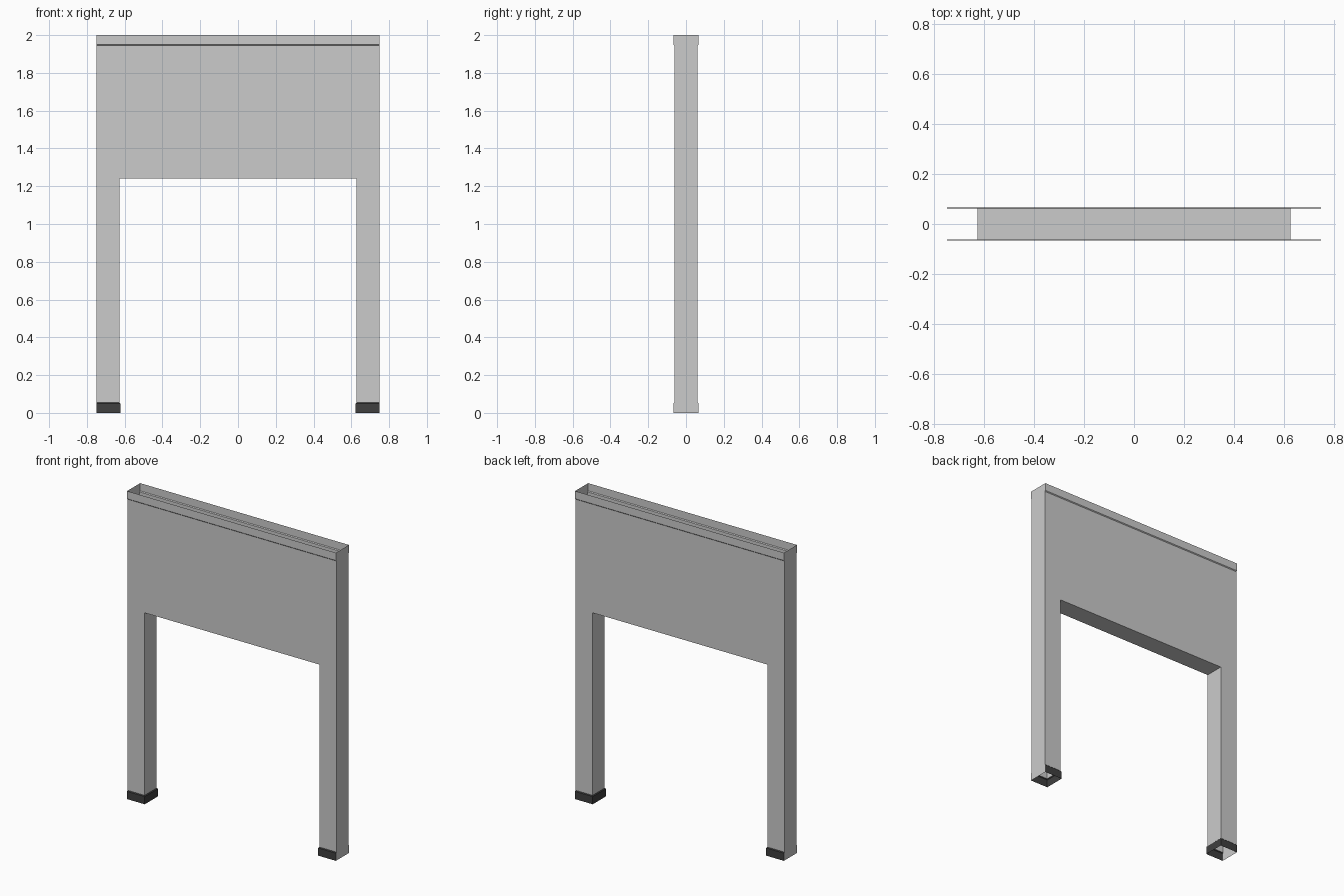
import bpy

if "Cube" in bpy.data.objects:
    bpy.data.objects.remove(bpy.data.objects["Cube"])

X, XI = 0.75, 0.628        # outer and inner leg faces
Y, YB = 0.062, 0.067       # wall and raised band half depths
ARCH, BAND, TOP = 1.24, 0.05, 2.0
STEP = 0.005


def build(name, polys, shade=None):
    verts, faces, index = [], [], {}
    for poly in polys:
        face = []
        for p in poly:
            if p not in index:
                index[p] = len(verts)
                verts.append(p)
            face.append(index[p])
        faces.append(face)
    mesh = bpy.data.meshes.new(name)
    mesh.from_pydata(verts, [], faces)
    obj = bpy.data.objects.new(name, mesh)
    bpy.context.collection.objects.link(obj)
    if shade is not None:
        mat = bpy.data.materials.new(name)
        mat.diffuse_color = (shade, shade, shade, 1)
        mat.use_nodes = True
        mat.node_tree.nodes["Principled BSDF"].inputs["Base Color"].default_value = mat.diffuse_color
        mesh.materials.append(mat)
    return obj


def loft(rings):
    # Quads between successive open rings, listed from bottom to top
    return [(a[i], a[i + 1], b[i + 1], b[i])
            for a, b in zip(rings, rings[1:]) for i in range(len(a) - 1)]


LO, HI = BAND + STEP, TOP - BAND - STEP

# Front and back wall sheets with the doorway cut out
outline = [(-X, LO), (-XI, LO), (-XI, ARCH), (XI, ARCH),
           (XI, LO), (X, LO), (X, HI), (-X, HI)]
front = [(x, -Y, z) for x, z in outline]
back = [(x, Y, z) for x, z in reversed(outline)]
build("front_and_back_walls", [front, back])

# Underside of the doorway and inner leg faces
build("doorway_lining", loft([
    [(x, y, z) for y in (Y, -Y)] for x, z in outline[1:5]]))

# Outer end walls, flaring at the top and bottom bands
half = [(YB, 0), (YB, BAND), (Y, LO), (Y, HI), (YB, TOP - BAND), (YB, TOP)]
side = half + [(-y, z) for y, z in reversed(half)]
build("end_walls", [[(X, y, z) for y, z in side],
                    [(-X, y, z) for y, z in reversed(side)]])

# Raised bands along the open top
polys = []
for s in (-1, 1):
    polys += loft([[(s * X, -s * y, z), (-s * X, -s * y, z)][::-1]
                   for y, z in half[3:]])
build("top_bands", polys, 0.55)

# Dark three-sided feet, open underneath
for s, label in ((-1, "left"), (1, "right")):
    rings = []
    for y, z in half[:3]:
        xi = XI - (y - Y)
        ring = [(s * X, y, z), (s * xi, y, z), (s * xi, -y, z), (s * X, -y, z)]
        rings.append(ring if s > 0 else ring[::-1])
    build(label + "_foot", loft(rings), 0.05)
